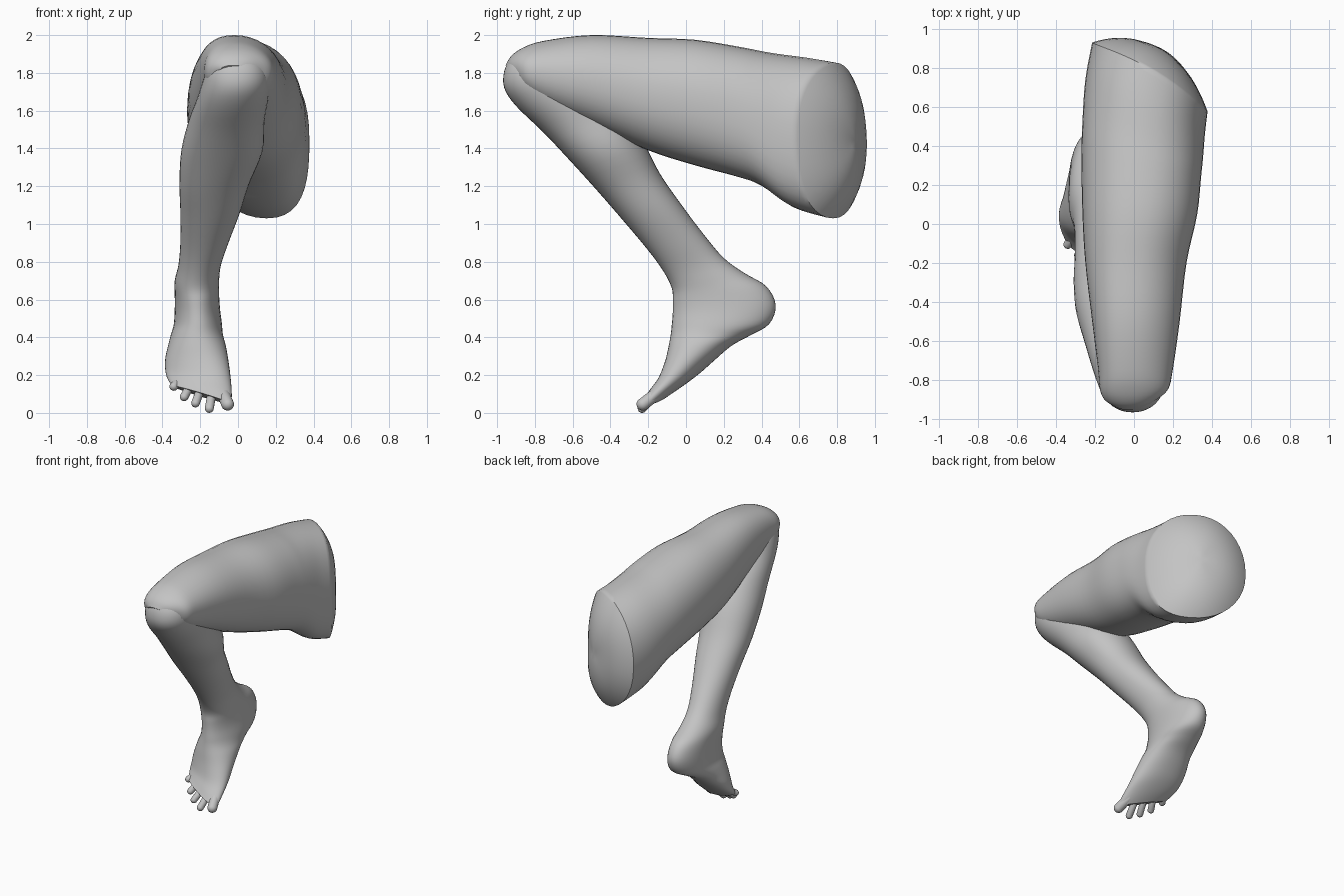
import bpy, bmesh, math
from mathutils import Vector

cube = bpy.data.objects.get("Cube")
if cube:
    bpy.data.objects.remove(cube, do_unlink=True)

grey = bpy.data.materials.new("plain grey")
grey.use_nodes = True
COLOUR = (0.55, 0.55, 0.55, 1)
grey.diffuse_color = COLOUR
grey.node_tree.nodes["Principled BSDF"].inputs["Base Color"].default_value = COLOUR

SEGMENTS = 40
STEPS = 4


def finish(name, bm, angle=45):
    bmesh.ops.recalc_face_normals(bm, faces=bm.faces)
    mesh = bpy.data.meshes.new(name)
    bm.to_mesh(mesh)
    bm.free()
    mesh.materials.append(grey)
    ob = bpy.data.objects.new(name, mesh)
    bpy.context.collection.objects.link(ob)
    bpy.ops.object.select_all(action='DESELECT')
    ob.select_set(True)
    bpy.context.view_layer.objects.active = ob
    bpy.ops.object.shade_smooth_by_angle(angle=math.radians(angle))


def smooth_rows(rows):
    """Catmull-Rom interpolation between the section rows."""
    rows = [tuple(r) + (0,) * (11 - len(r)) for r in rows]
    out = []
    for i in range(len(rows) - 1):
        a, b, c, d = (rows[max(0, min(len(rows) - 1, i + k))] for k in (-1, 0, 1, 2))
        for s in range(STEPS):
            t = s / STEPS
            out.append([q + 0.5 * t * (r - p + t * (2 * p - 5 * q + 4 * r - e
                        + t * (3 * (q - r) + e - p))) for p, q, r, e in zip(a, b, c, d)])
    return out + [rows[-1]]


def ring(row, power):
    """Section: front/top y z, back/bottom y z, x range, top and bottom skew,
    y and z slope, and how far the sides bow forward."""
    ty, tz, by, bz, xl, xr, top_skew, bottom_skew, y_slope, z_slope, bow = row
    points = []
    for i in range(SEGMENTS):
        a = 2 * math.pi * i / SEGMENTS
        c, s = math.cos(a), math.sin(a)
        u, v = (math.copysign(abs(k) ** (2 / power), k) for k in (c, s))
        dx = (xr - xl) / 2 * u + (top_skew if v > 0 else bottom_skew) * v * v
        points.append(Vector(((xl + xr) / 2 + dx,
                              (ty + by) / 2 + v * (ty - by) / 2 - y_slope * dx - bow * u * u,
                              (tz + bz) / 2 + v * (tz - bz) / 2 - z_slope * dx)))
    return points


def loft(name, rings):
    bm = bmesh.new()
    loops = [[bm.verts.new(p) for p in r] for r in rings]
    for a, b in zip(loops, loops[1:]):
        for i in range(SEGMENTS):
            j = (i + 1) % SEGMENTS
            bm.faces.new((a[i], a[j], b[j], b[i]))
    # close both ends with fans
    for loop in (loops[0], loops[-1]):
        mid = bm.verts.new(sum((v.co for v in loop), Vector()) / SEGMENTS)
        for i in range(SEGMENTS):
            bm.faces.new((loop[i], loop[(i + 1) % SEGMENTS], mid))
    finish(name, bm)


# thigh, from the knee to the oblique cut at the hip
thigh_rows = [
    (-.955, 1.84, -.90, 1.77, -.10, .05),
    (-.925, 1.89, -.88, 1.72, -.15, .11),
    (-.86, 1.935, -.84, 1.68, -.175, .175, -.02),
    (-.75, 1.97, -.74, 1.62, -.185, .20, -.03),
    (-.50, 2.00, -.50, 1.52, -.215, .235, -.03),
    (-.20, 1.985, -.20, 1.39, -.25, .27, -.02),
    (.05, 1.975, .05, 1.31, -.265, .325, -.01, .02),
    (.30, 1.935, .28, 1.25, -.27, .345, .01, .04, .15),
    (.46, 1.905, .43, 1.20, -.265, .355, .015, .05, .3, 0, .01),
    (.65, 1.88, .62, 1.085, -.25, .365, .02, .06, .45, 0, .03),
    (.80, 1.855, .82, 1.03, -.215, .378, .03, .07, .6, 0, .055),
]
thigh = [ring(r, 2.2) for r in smooth_rows(thigh_rows)]
# domed end cap
rim = thigh[-1]
centre = sum(rim, Vector()) / SEGMENTS
normal = Vector((.3, .954, 0))
for t in (.97, .92, .84, .73, .6, .45, .28, .12):
    thigh.append([centre + (p - centre) * t + normal * .135 * (1 - t ** 2.4) for p in rim])
loft("thigh", thigh)

# kneecap, shin, calf, ankle, heel and sole
leg_rows = [
    (-.925, 1.885, -.84, 1.90, -.09, .07),
    (-.962, 1.81, -.70, 1.86, -.155, .14),
    (-.962, 1.72, -.60, 1.80, -.185, .165),
    (-.90, 1.625, -.50, 1.71, -.215, .16),
    (-.75, 1.48, -.36, 1.61, -.26, .14),
    (-.60, 1.32, -.24, 1.46, -.30, .13),
    (-.46, 1.165, -.14, 1.27, -.31, .06),
    (-.33, 1.015, -.03, 1.11, -.305, .01),
    (-.20, .86, .09, .95, -.305, -.05),
    (-.12, .75, .20, .82, -.315, -.09),
    (-.075, .66, .31, .74, -.335, -.10),
    (-.07, .59, .425, .67, -.335, -.10),
    (-.07, .53, .475, .57, -.335, -.095),
    (-.075, .47, .44, .47, -.34, -.085),
    (-.08, .42, .34, .41, -.355, -.08, 0, 0, .05),
    (-.09, .36, .24, .355, -.37, -.065, 0, 0, .1),
    (-.105, .28, .15, .28, -.385, -.05, 0, 0, .2, .05),
    (-.13, .20, .065, .205, -.385, -.038, 0, 0, .3, .15),
    (-.165, .145, -.02, .14, -.375, -.033, 0, 0, .4, .25),
    (-.195, .105, -.10, .085, -.35, -.035, 0, 0, .4, .3),
]
loft("lower_leg_and_foot", [ring(r, 2.1) for r in smooth_rows(leg_rows)])

# toes: stretched spheres, base point to tip point
toes = {
    "big_toe": ((-.08, -.15, .105), (-.055, -.228, .046), .034),
    "second_toe": ((-.135, -.135, .12), (-.152, -.232, .024), .024),
    "third_toe": ((-.195, -.12, .13), (-.225, -.205, .052), .023),
    "fourth_toe": ((-.25, -.09, .15), (-.285, -.16, .085), .023),
    "little_toe": ((-.31, -.06, .17), (-.34, -.105, .14), .023),
}
for name, (base, tip, radius) in toes.items():
    base, tip = Vector(base), Vector(tip)
    turn = (tip - base).to_track_quat('Z', 'Y')
    bm = bmesh.new()
    bmesh.ops.create_uvsphere(bm, u_segments=16, v_segments=11, radius=radius)
    for v in bm.verts:
        if v.co.z > 0:
            v.co.z += (tip - base).length
        v.co = base + turn @ v.co
    finish(name, bm, 60)
